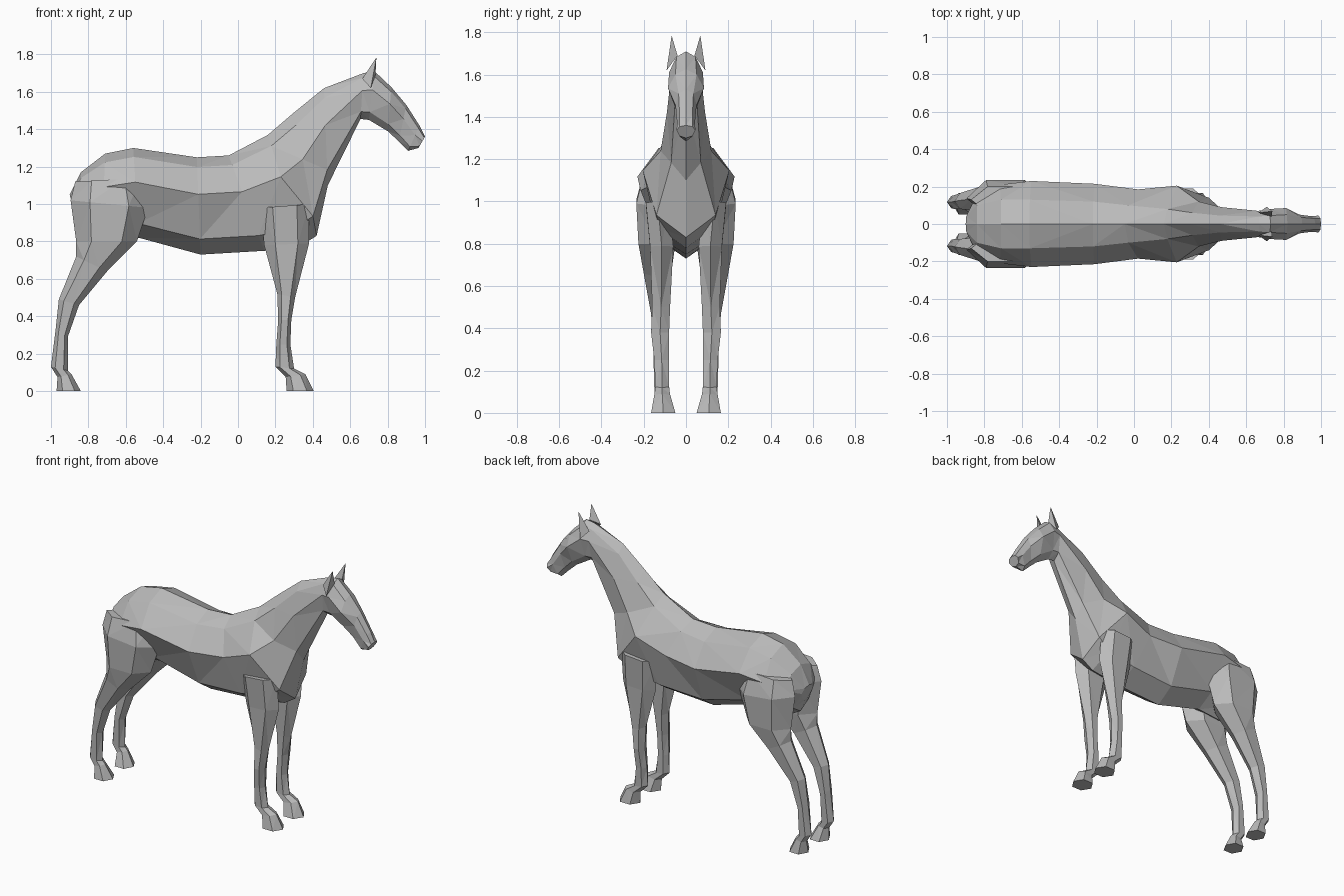
import bpy
import bmesh
import math
from mathutils import Vector

default_cube = bpy.data.objects.get("Cube")
if default_cube:
    bpy.data.objects.remove(default_cube, do_unlink=True)

# Single plain grey coat
coat = bpy.data.materials.new("plain grey")
coat.use_nodes = True
coat.diffuse_color = (.5, .5, .5, 1)
coat.node_tree.nodes["Principled BSDF"].inputs["Base Color"].default_value = coat.diffuse_color


def loft(name, rings, mirrored=False):
    """Skin a row of closed rings, cap both ends and keep the facets flat."""
    mesh = bpy.data.meshes.new(name)
    bm = bmesh.new()
    loops = [[bm.verts.new(point) for point in ring] for ring in rings]
    for lower, upper in zip(loops, loops[1:]):
        count = len(lower)
        for i in range(count):
            j = (i + 1) % count
            bm.faces.new((lower[i], lower[j], upper[j], upper[i]))
    bm.faces.new(loops[0])
    bm.faces.new(loops[-1])
    bmesh.ops.triangulate(bm, faces=bm.faces[:])
    bmesh.ops.recalc_face_normals(bm, faces=bm.faces[:])
    bm.to_mesh(mesh)
    bm.free()
    mesh.materials.append(coat)
    obj = bpy.data.objects.new(name, mesh)
    bpy.context.scene.collection.objects.link(obj)
    if mirrored:
        mirror = obj.modifiers.new("other side", 'MIRROR')
        mirror.use_axis = (False, True, False)
        mirror.use_mirror_merge = False
    return obj


def body_ring(bottom_x, bottom_z, top_x, top_z, low, middle, high):
    """Eight-sided section between an underside point and a topline point."""
    bottom = Vector((bottom_x, 0, bottom_z))
    top = Vector((top_x, 0, top_z))
    side = [bottom.lerp(top, height) + Vector((0, width, 0))
            for height, width in ((.16, low), (.62, middle), (.9, high))]
    other = [Vector((p.x, -p.y, p.z)) for p in reversed(side)]
    return [bottom] + side + [top] + other


def leg_ring(back_x, back_z, front_x, front_z, inner, outer):
    """Six-sided section running from the back to the front of a leg."""
    ring = []
    for i in range(6):
        angle = i * math.pi / 3
        along = (1 + math.cos(angle)) / 2
        across = math.sin(angle) / math.sin(math.pi / 3)
        ring.append(Vector((
            back_x + (front_x - back_x) * along,
            (inner + outer) / 2 + across * (outer - inner) / 2,
            back_z + (front_z - back_z) * along)))
    return ring


# Sections: underside x, z, topline x, z, then low, middle and high half widths
torso = [
    (-.87, .94, -.9, 1.05, .03, .06, .04),
    (-.84, .86, -.84, 1.17, .08, .16, .1),
    (-.73, .8, -.71, 1.27, .1, .21, .13),
    (-.53, .82, -.56, 1.3, .12, .23, .13),
    (-.2, .73, -.22, 1.25, .12, .215, .12),
    (.14, .75, -.05, 1.26, .13, .185, .1),
    (.34, .78, .16, 1.37, .13, .205, .08),
]
neck = [
    (.42, .83, .3, 1.49, .14, .12, .06),
    (.48, 1.1, .46, 1.62, .07, .09, .045),
    (.655, 1.455, .67, 1.7, .05, .07, .04),
]
head = [
    (.7, 1.45, .73, 1.71, .05, .08, .045),
    (.8, 1.39, .82, 1.625, .045, .085, .05),
    (.86, 1.335, .9, 1.53, .03, .05, .035),
    (.91, 1.285, .97, 1.42, .03, .042, .03),
    (.965, 1.3, 1, 1.36, .03, .045, .03),
]
loft("torso_and_neck", [body_ring(*s) for s in torso + neck])
loft("head", [body_ring(*s) for s in neck[-1:] + head])

# Leg sections: back x, z, front x, z, then inner and outer y
hind_leg = [
    (-.87, 1.12, -.52, 1.14, .06, .2),
    (-.895, 1.02, -.48, .98, .04, .235),
    (-.865, .8, -.54, .8, .05, .225),
    (-.865, .72, -.7, .64, .07, .2),
    (-.958, .49, -.85, .46, .08, .165),
    (-.975, .33, -.91, .29, .08, .155),
    (-1, .13, -.91, .11, .085, .15),
    (-.965, .075, -.89, .09, .085, .15),
]
hind_hoof = [
    hind_leg[-1],
    (-.97, 0, -.84, 0, .05, .165),
]
front_leg = [
    (.12, .98, .38, 1, .08, .19),
    (.14, .78, .38, .79, .06, .17),
    (.21, .52, .305, .5, .075, .16),
    (.215, .38, .285, .38, .08, .165),
    (.205, .25, .28, .25, .08, .15),
    (.2, .13, .3, .12, .08, .145),
    (.255, .075, .36, .09, .075, .15),
]
front_hoof = [
    front_leg[-1],
    (.26, 0, .405, 0, .05, .165),
]
for name, sections in (("hind_legs", hind_leg), ("hind_hooves", hind_hoof),
                       ("front_legs", front_leg), ("front_hooves", front_hoof)):
    loft(name, [leg_ring(*s) for s in sections], mirrored=True)

# Ears: slim three-sided spikes leaning forward
ear_tip = Vector((.74, .068, 1.785))
ear_base = [Vector((.665, .06, 1.67)), Vector((.71, .092, 1.62)), Vector((.735, .04, 1.69))]
loft("ears", [ear_base, [ear_tip.lerp(p, .03) for p in ear_base]], mirrored=True)
